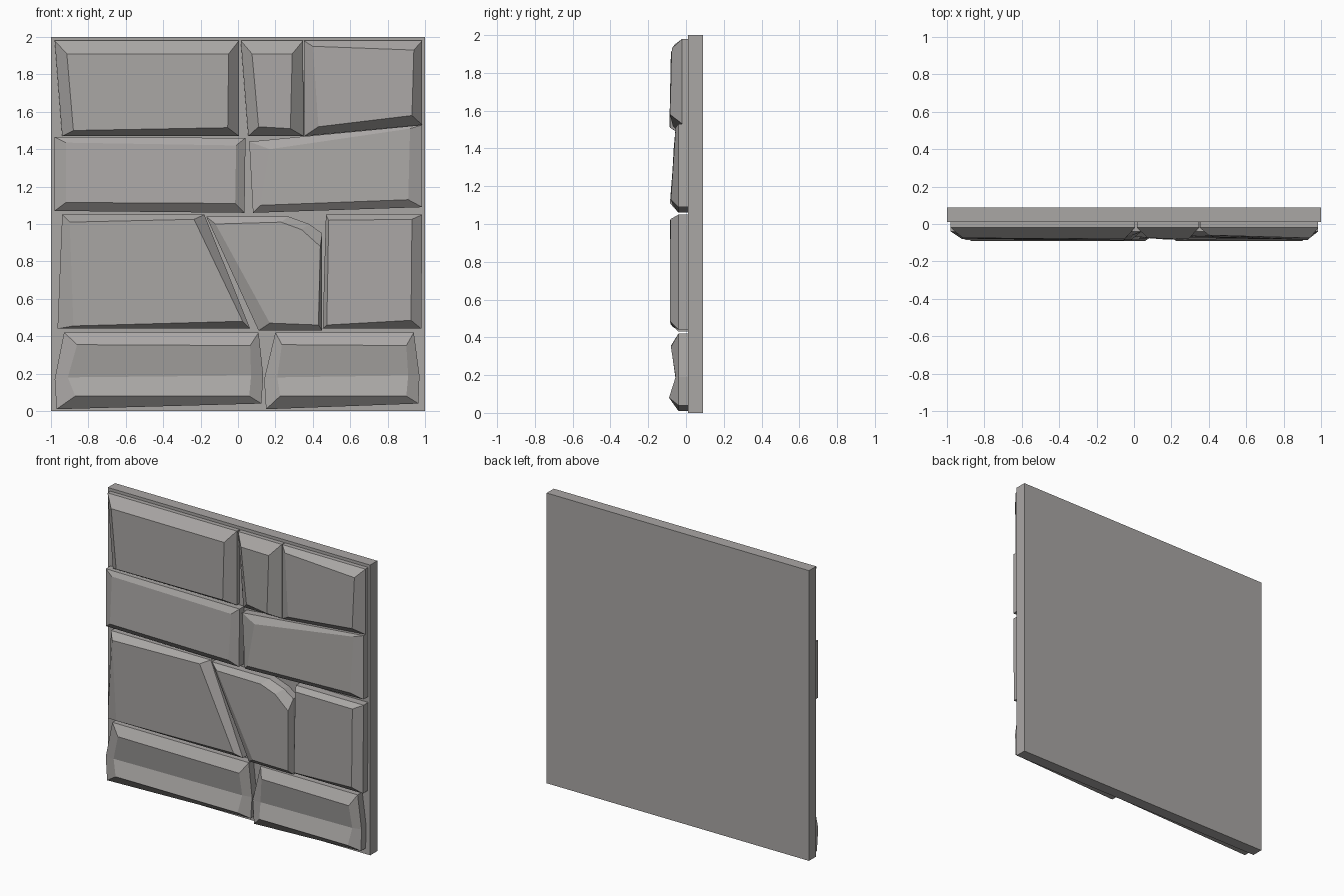
import bpy, bmesh

stone_grey = bpy.data.materials.new("stone_grey")
stone_grey.diffuse_color = (0.40, 0.385, 0.375, 1)


def finish(bm, name):
    bmesh.ops.recalc_face_normals(bm, faces=bm.faces)
    me = bpy.data.meshes.new(name)
    bm.to_mesh(me)
    bm.free()
    me.materials.append(stone_grey)
    ob = bpy.data.objects.new(name, me)
    bpy.context.collection.objects.link(ob)
    return ob


def stone(name, outer, inner, depth, rim=-0.04, caps=None):
    """Chiselled block: straight sides up to the rim, sloped bevel to the inner face."""
    n = len(outer)
    bm = bmesh.new()
    back = [bm.verts.new((x, 0.012, z)) for x, z in outer]
    edge = [bm.verts.new((x, rim, z)) for x, z in outer]
    face = [bm.verts.new((x, d, z)) for (x, z), d in zip(inner, depth)]
    bm.faces.new(back)
    for i in range(n):
        j = (i + 1) % n
        bm.faces.new((back[i], back[j], edge[j], edge[i]))
        bm.faces.new((edge[i], edge[j], face[j], face[i]))
    for cap in caps or [range(n)]:
        bm.faces.new([face[i] for i in cap])
    finish(bm, name)


# Backing slab
bm = bmesh.new()
bmesh.ops.create_cube(bm, size=1)
for v in bm.verts:
    v.co = (v.co.x * 2, 0.05 + v.co.y * 0.078, 1 + v.co.z * 2)
finish(bm, "backing_slab")

# Top course
stone("top_left_stone",
      [(-.98, 1.98), (.005, 1.98), (.005, 1.47), (-.94, 1.47)],
      [(-.915, 1.91), (-.05, 1.91), (-.055, 1.515), (-.88, 1.50)],
      [-.075, -.08, -.088, -.07], -.02)
stone("top_middle_stone",
      [(.015, 1.98), (.348, 1.98), (.35, 1.47), (.055, 1.47)],
      [(.075, 1.91), (.29, 1.91), (.28, 1.51), (.11, 1.52)],
      [-.075, -.08, -.085, -.065], -.02)
stone("top_right_stone",
      [(.352, 1.98), (.985, 1.98), (.985, 1.53), (.355, 1.47)],
      [(.40, 1.95), (.94, 1.93), (.93, 1.58), (.43, 1.52)],
      [-.06, -.075, -.085, -.07], -.02)

# Second course
stone("second_left_stone",
      [(-.98, 1.465), (.04, 1.46), (.035, 1.06), (-.98, 1.07)],
      [(-.92, 1.435), (-.01, 1.42), (-.015, 1.11), (-.92, 1.115)],
      [-.06, -.06, -.085, -.08])
stone("second_right_stone",
      [(.06, 1.44), (.985, 1.53), (.985, 1.09), (.08, 1.06)],
      [(.17, 1.40), (.92, 1.51), (.91, 1.13), (.12, 1.10)],
      [-.065, -.055, -.08, -.07])

# Third course, with the slanted joint and the chipped corner
stone("third_left_stone",
      [(-.94, 1.05), (-.18, 1.05), (.065, .44), (-.965, .44)],
      [(-.90, 1.01), (-.235, 1.025), (.025, .48), (-.88, .455)],
      [-.085, -.083, -.085, -.07])
stone("third_middle_stone",
      [(-.17, 1.04), (.27, 1.04), (.38, 1.0), (.45, .95), (.45, .43), (.11, .43)],
      [(-.12, 1.0), (.23, 1.01), (.34, .97), (.44, .88), (.43, .46), (.17, .47)],
      [-.06, -.083, -.083, -.083, -.07, -.083])
stone("third_right_stone",
      [(.47, 1.05), (.985, 1.05), (.98, .44), (.453, .44)],
      [(.485, 1.02), (.93, 1.025), (.925, .485), (.475, .46)],
      [-.07, -.083, -.085, -.07])

# Bottom course, hollowed along the middle
hollow = [-.08, -.08, -.055, -.09, -.09, -.055]
halves = [(0, 1, 2, 5), (5, 2, 3, 4)]
stone("bottom_left_stone",
      [(-.93, .42), (.11, .42), (.135, .19), (.125, .04), (-.97, .01), (-.98, .17)],
      [(-.86, .355), (.065, .35), (.07, .19), (.06, .08), (-.87, .08), (-.91, .18)],
      hollow, caps=halves)
stone("bottom_right_stone",
      [(.20, .42), (.94, .42), (.97, .19), (.965, .04), (.15, .01), (.14, .17)],
      [(.235, .355), (.90, .35), (.91, .19), (.90, .08), (.225, .08), (.21, .18)],
      hollow, caps=halves)
